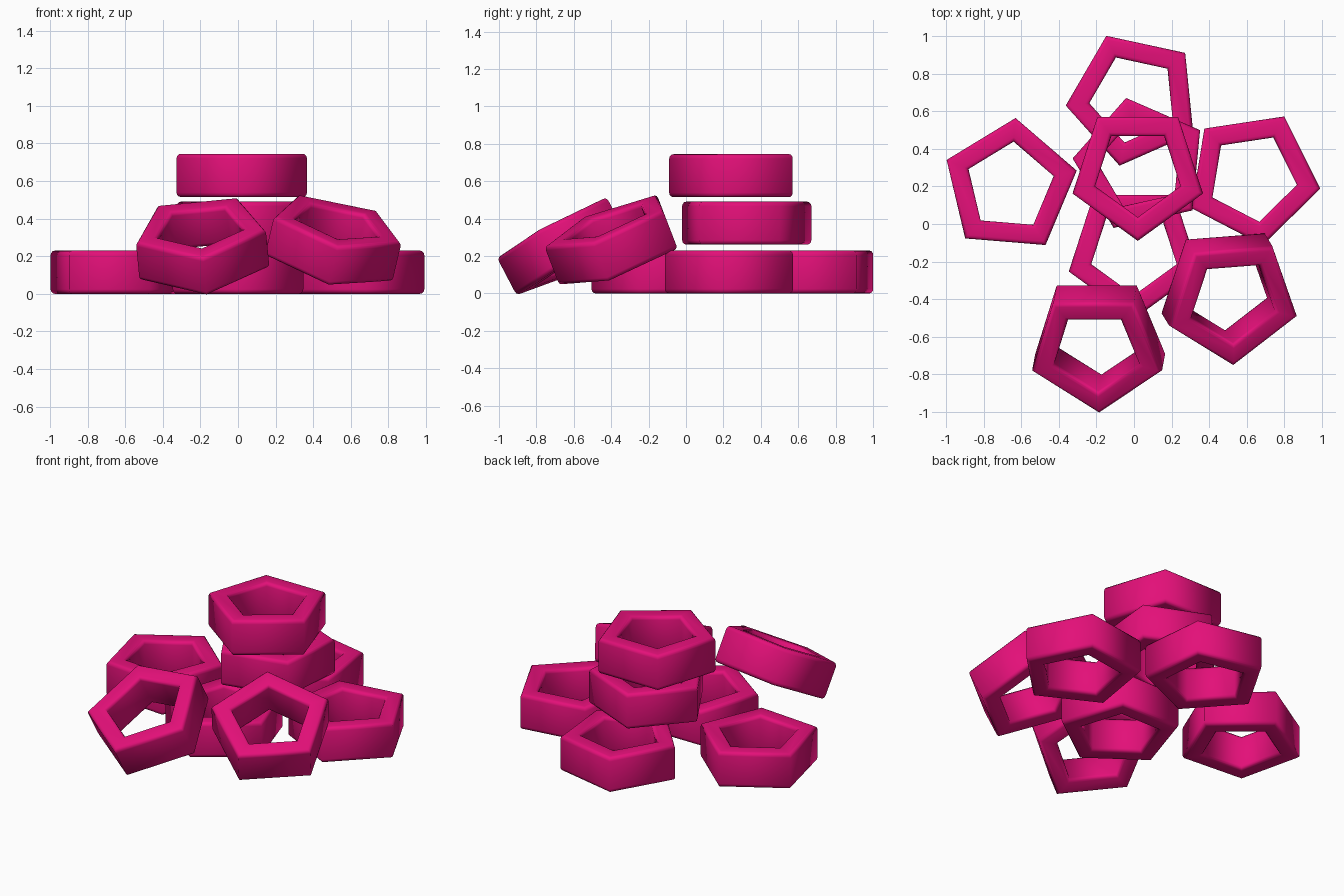
import bpy
import bmesh
from math import sin, cos, pi, radians
from mathutils import Matrix, Euler

cube = bpy.data.objects.get("Cube")
if cube:
    bpy.data.objects.remove(cube)

SIDES = 5
OUTER, INNER, HEIGHT, ROUND = 0.365, 0.239, 0.23, 0.024
ROUND_STEPS = 3

# Single colour
pink = bpy.data.materials.new("hot_pink")
pink.use_nodes = True
colour = (0.77, 0.005, 0.19, 1)
pink.diffuse_color = colour
pink.node_tree.nodes["Principled BSDF"].inputs["Base Color"].default_value = colour


def rounded_section():
    """Rounded rectangle as (radius, height) pairs."""
    mid, half = (OUTER + INNER) / 2, (OUTER - INNER) / 2
    points = []
    for quarter, (sr, sz) in enumerate([(1, 1), (-1, 1), (-1, -1), (1, -1)]):
        for i in range(ROUND_STEPS + 1):
            a = (quarter + i / ROUND_STEPS) * pi / 2
            points.append((mid + sr * (half - ROUND) + ROUND * cos(a),
                           sz * (HEIGHT / 2 - ROUND) + ROUND * sin(a)))
    return points


def make_ring(name, centre, turn, tilt_x=0, tilt_y=0, yaw=0):
    """Pentagonal ring: sweep the section round five corners."""
    bm = bmesh.new()
    section = rounded_section()
    loops = []
    for k in range(SIDES):
        a = radians(turn) + 2 * pi * k / SIDES
        loops.append([bm.verts.new((r * cos(a), r * sin(a), z)) for r, z in section])
    n = len(section)
    for k in range(SIDES):
        here, following = loops[k], loops[(k + 1) % SIDES]
        for i in range(n):
            j = (i + 1) % n
            bm.faces.new((here[i], following[i], following[j], here[j])).smooth = True
    bmesh.ops.recalc_face_normals(bm, faces=bm.faces)
    rotation = Euler([radians(v) for v in (tilt_x, tilt_y, yaw)]).to_matrix().to_4x4()
    bm.transform(Matrix.Translation(centre) @ rotation)
    mesh = bpy.data.meshes.new(name)
    bm.to_mesh(mesh)
    bm.free()
    mesh.materials.append(pink)
    obj = bpy.data.objects.new(name, mesh)
    bpy.context.collection.objects.link(obj)
    return obj


# Rings lying on the floor
floor = HEIGHT / 2
make_ring("right_floor_ring", (-0.66, 0.2, floor), 13.3)
make_ring("back_floor_ring", (0, 0.667, floor), 41.8)
make_ring("left_floor_ring", (0.631, 0.248, floor), 62.6)
make_ring("front_floor_ring", (0, -0.14, floor), 54)

# Stacked rings
make_ring("second_tier_ring", (0.037, 0.314, 0.376), 30.5)
make_ring("top_tier_ring", (0.02, 0.275, 0.63), 54)

# Rings leaning on the pile
make_ring("right_leaning_ring", (-0.193, -0.634, 0.258), 54, 27.5, -5.6)
make_ring("left_leaning_ring", (0.506, -0.376, 0.278), 54, 21.5, 11.5, 4.5)
